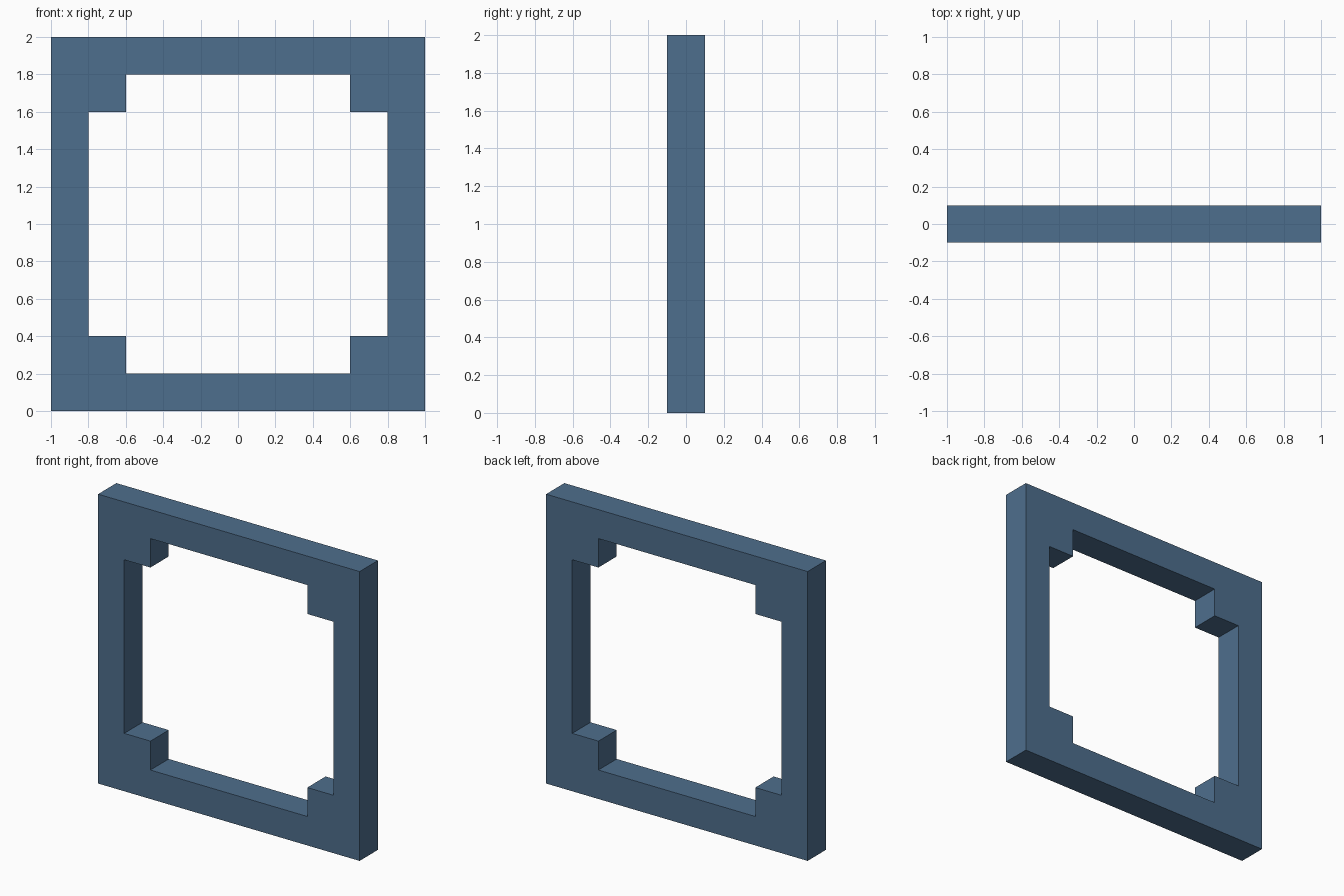
import bpy
import bmesh

if "Cube" in bpy.data.objects:
    bpy.data.objects.remove(bpy.data.objects["Cube"])

HALF_DEPTH = 0.1

# One colour for the whole frame
blue = bpy.data.materials.new("slate_blue")
blue.diffuse_color = (0.076, 0.156, 0.266, 1.0)
blue.use_nodes = True
blue.node_tree.nodes["Principled BSDF"].inputs["Base Color"].default_value = blue.diffuse_color

# Upper right quarter of the frame (x, z), with the square block in the inner corner
quarter = [(0, 0.8), (0.6, 0.8), (0.6, 0.6), (0.8, 0.6),
           (0.8, 0), (1, 0), (1, 1), (0, 1)]

bm = bmesh.new()
front = [bm.verts.new((x, -HALF_DEPTH, z)) for x, z in quarter]
back = [bm.verts.new((x, HALF_DEPTH, z)) for x, z in quarter]
bm.faces.new(front)
bm.faces.new(back[::-1])

# Side walls, left open where the quarters join
for i, a in enumerate(quarter):
    j = (i + 1) % len(quarter)
    b = quarter[j]
    if a[0] == b[0] == 0 or a[1] == b[1] == 0:
        continue
    bm.faces.new((front[j], front[i], back[i], back[j]))

mesh = bpy.data.meshes.new("square_frame")
bm.to_mesh(mesh)
bm.free()
mesh.materials.append(blue)

frame = bpy.data.objects.new("square_frame", mesh)
frame.location.z = 1
bpy.context.collection.objects.link(frame)

# Mirror the quarter sideways and downwards
mirror = frame.modifiers.new("mirror", 'MIRROR')
mirror.use_axis = (True, False, True)
mirror.use_mirror_merge = True
